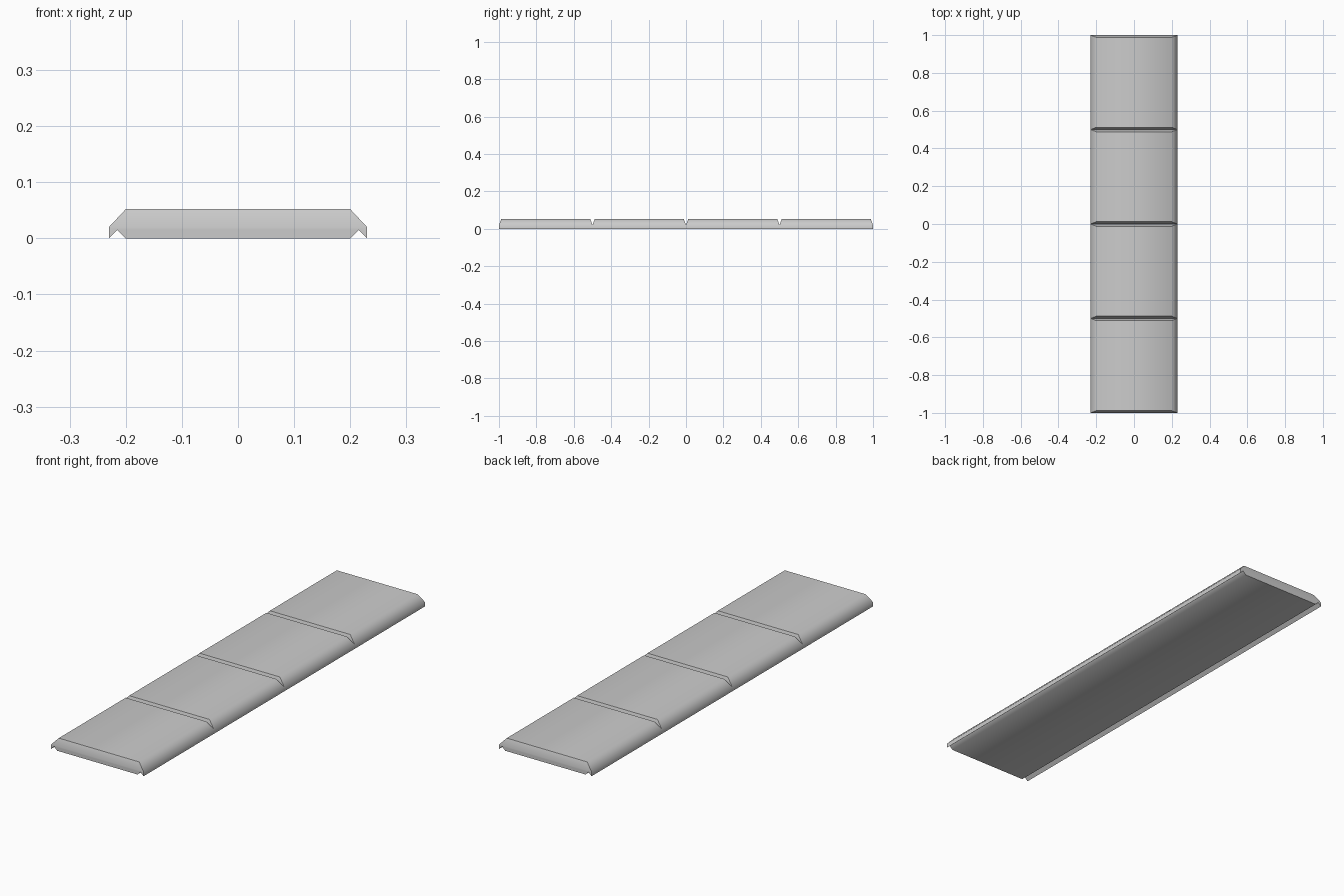
import bpy
import bmesh
import math

if "Cube" in bpy.data.objects:
    bpy.data.objects.remove(bpy.data.objects["Cube"])

TILE = 0.5          # length of one slab
HALF = TILE / 2
INSET = 0.012       # how far the top edge is pulled in at each slab end

# Right half of the cross-section as (x, z, end inset):
# top edge, outer edge, hanging lip, underside groove, flat underside
half = [
    (0.20, 0.052, INSET),
    (0.23, 0.020, 0.0),
    (0.23, 0.000, 0.0),
    (0.215, 0.015, 0.0),
    (0.20, 0.000, 0.0),
]
profile = half + [(-x, z, i) for x, z, i in reversed(half)]


def slab_mesh():
    bm = bmesh.new()
    rings = [[bm.verts.new((x, s * (HALF - i), z)) for x, z, i in profile]
             for s in (-1, 1)]
    a, b = rings
    n = len(profile)
    # long faces
    for k in range(n):
        m = (k + 1) % n
        bm.faces.new((a[k], a[m], b[m], b[k]))
    # end faces: sloped upper part, upright lower part
    for r in rings:
        bm.faces.new((r[0], r[1], r[8], r[9]))
        bm.faces.new((r[1], r[2], r[3]))
        bm.faces.new((r[1], r[3], r[6], r[8]))
        bm.faces.new((r[3], r[4], r[5], r[6]))
        bm.faces.new((r[6], r[7], r[8]))
    bmesh.ops.recalc_face_normals(bm, faces=bm.faces)
    mesh = bpy.data.meshes.new("slab")
    bm.to_mesh(mesh)
    bm.free()
    return mesh


# Four identical slabs laid end to end
mesh = slab_mesh()
for k in range(4):
    slab = bpy.data.objects.new(f"slab_{k + 1}", mesh)
    slab.location.y = (k - 1.5) * TILE
    bpy.context.collection.objects.link(slab)

# Soft shading over the chamfers, crisp elsewhere
bpy.context.view_layer.objects.active = slab
slab.select_set(True)
bpy.ops.object.shade_smooth_by_angle(angle=math.radians(50))
